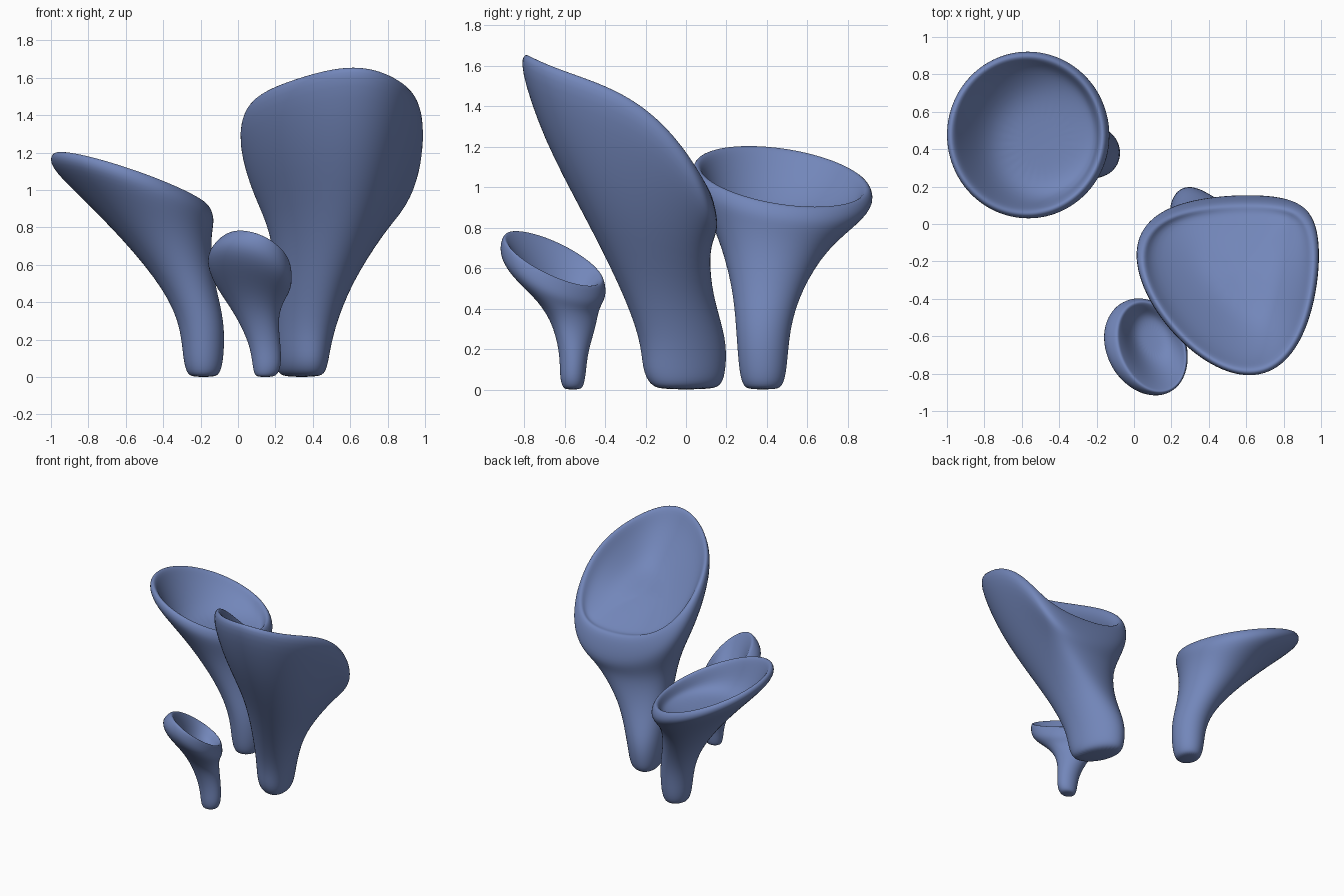
import bpy
import bmesh
from math import sin, cos, pi

SIDES = 28

cube = bpy.data.objects.get("Cube")
if cube:
    bpy.data.objects.remove(cube, do_unlink=True)

# Single glaze colour
glaze = bpy.data.materials.new("slate_blue")
glaze.use_nodes = True
colour = (0.17, 0.24, 0.49, 1.0)
glaze.diffuse_color = colour
glaze.node_tree.nodes["Principled BSDF"].inputs["Base Color"].default_value = colour


def make_ring(bm, key, shape, scale=1.0, drop=0.0):
    """One tilted, optionally pointed, cross-section of a cup."""
    cx, cy, cz, rx, ry, flare = key
    skew = shape["skew"] * flare + shape["foot_skew"] * (1 - flare)
    verts = []
    for i in range(SIDES):
        c, s = cos(2 * pi * i / SIDES), sin(2 * pi * i / SIDES)
        lean = skew * s + flare * shape["lean"] * s * s
        dx = scale * (rx * c + lean)
        dy = scale * (ry * s + flare * shape["point"] * c * c)
        dz = flare * (shape["tilt_x"] * dx + shape["tilt_y"] * dy
                      + shape["bend"] * dy ** 2 + shape["curl"] * dy ** 3)
        verts.append(bm.verts.new((cx + dx, cy + dy, cz + dz - drop)))
    return verts


def make_cup(name, wall, bowl, tilt_x=0.0, tilt_y=0.0, bend=0.0, curl=0.0,
             point=0.0, skew=0.0, foot_skew=0.0, lean=0.0):
    shape = dict(tilt_x=tilt_x, tilt_y=tilt_y, bend=bend, curl=curl,
                 point=point, skew=skew, foot_skew=foot_skew, lean=lean)
    bm = bmesh.new()
    # Outer wall from the foot up to the rim, then the rounded lip
    rings = [make_ring(bm, key, shape) for key in wall]
    rings.append(make_ring(bm, wall[-1], shape, 0.93, 0.01))
    # Shallow inner bowl and its floor
    rings += [make_ring(bm, key, shape) for key in bowl]
    rings.append(make_ring(bm, bowl[-1], shape, 0.45, 0.02))
    for low, high in zip(rings, rings[1:]):
        for i in range(SIDES):
            j = (i + 1) % SIDES
            bm.faces.new((low[i], low[j], high[j], high[i]))
    # Close the foot and the floor of the bowl
    bm.faces.new(rings[0][::-1])
    bm.faces.new(rings[-1])
    for face in bm.faces:
        face.smooth = True
    mesh = bpy.data.meshes.new(name)
    bm.to_mesh(mesh)
    bm.free()
    mesh.materials.append(glaze)
    cup = bpy.data.objects.new(name, mesh)
    bpy.context.collection.objects.link(cup)
    subdivision = cup.modifiers.new("smooth_surface", 'SUBSURF')
    subdivision.levels = subdivision.render_levels = 2


# Each section: centre x, y, z, radius x, y, and flare (share of the rim shape)
make_cup("round_cup", [
    (-.185, .38, 0, .06, .07, 0),
    (-.185, .38, .02, .09, .10, 0),
    (-.185, .38, .1, .11, .12, 0),
    (-.19, .38, .3, .12, .132, 0),
    (-.275, .4, .5, .155, .17, .4),
    (-.415, .43, .74, .27, .272, .8),
    (-.535, .465, .92, .4, .415, 1),
    (-.57, .477, 1.0, .448, .46, 1),
    (-.57, .477, 1.06, .42, .435, 1),
], [
    (-.56, .47, .98, .365, .375, 1),
    (-.5, .44, .85, .28, .29, .25),
], tilt_x=-.34, tilt_y=-.14)

make_cup("tall_pointed_cup", [
    (.34, 0, 0, .08, .13, 0),
    (.34, 0, .025, .12, .18, 0),
    (.34, -.01, .1, .138, .208, 0),
    (.35, -.01, .25, .155, .214, 0),
    (.4, -.1, .5, .202, .23, .2),
    (.485, -.195, .8, .302, .31, .5),
    (.49, -.285, 1.1, .425, .425, .8),
    (.5, -.335, 1.4, .508, .5, 1),
    (.5, -.335, 1.48, .475, .465, 1),
], [
    (.5, -.33, 1.38, .41, .39, 1),
    (.54, -.28, 1.22, .25, .26, .8),
], tilt_y=-.5, bend=-.75, curl=-1.2, point=.17, foot_skew=-.05, lean=.12)

make_cup("small_cup", [
    (.145, -.56, 0, .04, .035, 0),
    (.15, -.56, .015, .064, .053, 0),
    (.155, -.56, .07, .078, .065, 0),
    (.145, -.555, .18, .083, .068, 0),
    (.095, -.555, .33, .117, .11, .4),
    (.06, -.6, .44, .175, .168, .65),
    (.055, -.645, .515, .21, .235, .75),
    (.062, -.66, .58, .228, .27, .85),
    (.095, -.655, .655, .183, .25, 1),
], [
    (.1, -.65, .6, .145, .2, 1),
    (.095, -.62, .5, .1, .13, .6),
], tilt_x=-.5, tilt_y=-.53, skew=-.05)
